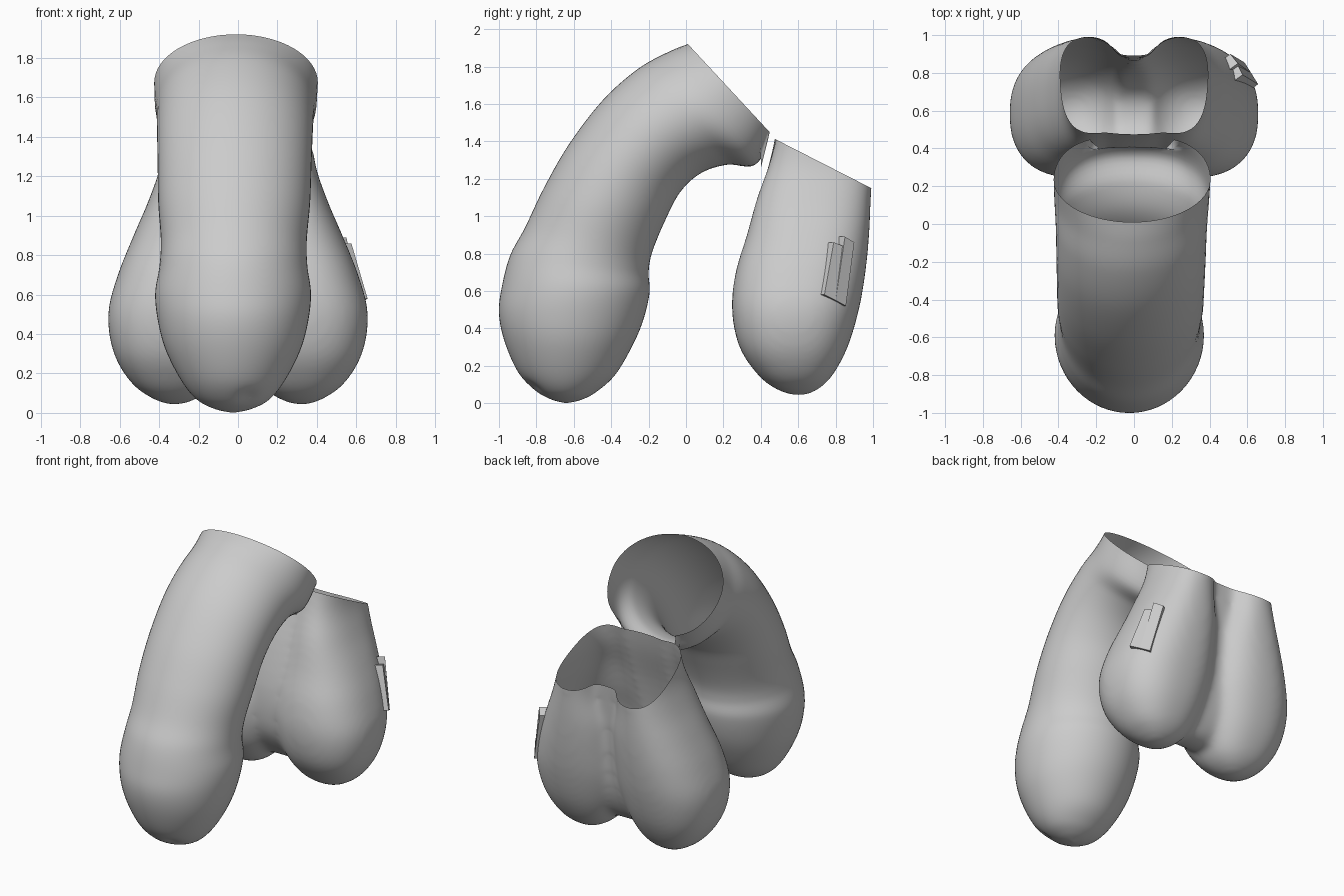
import bpy, bmesh, math
from mathutils import Vector

if "Cube" in bpy.data.objects:
    bpy.data.objects.remove(bpy.data.objects["Cube"])

N = 64


def catmull(rows, steps):
    """Smoothly interpolate a short table of stations."""
    out = []
    for i in range(len(rows) - 1):
        a, b, c, d = (rows[max(0, min(len(rows) - 1, i + k))] for k in (-1, 0, 1, 2))
        for s in range(steps):
            t = s / steps
            out.append([0.5 * (2 * q + (r - p) * t + (2 * p - 5 * q + 4 * r - u) * t * t
                               + (3 * q - p - 3 * r + u) * t ** 3)
                        for p, q, r, u in zip(a, b, c, d)])
    return out + [list(rows[-1])]


def loft(bm, rings, cap_start=False):
    """Skin rings of points; the last ring is closed with a face."""
    vs = [[bm.verts.new(p) for p in ring] for ring in rings]
    for a, b in zip(vs, vs[1:]):
        for i in range(N):
            j = (i + 1) % N
            bm.faces.new((a[i], a[j], b[j], b[i]))
    bm.faces.new(vs[-1])
    if cap_start:
        bm.faces.new(vs[0][::-1])


def make_object(name, bm, smooth=True):
    bmesh.ops.recalc_face_normals(bm, faces=bm.faces)
    me = bpy.data.meshes.new(name)
    bm.to_mesh(me)
    bm.free()
    for p in me.polygons:
        p.use_smooth = smooth
    ob = bpy.data.objects.new(name, me)
    bpy.context.collection.objects.link(ob)
    return ob


def spow(v, e):
    return math.copysign(abs(v) ** e, v)


# Curved tube: outer y, z / inner y, z / half width / inner-side roundness
tube = [(.01, 1.92, .465, 1.43, .415, .65), (-.10, 1.875, .37, 1.275, .41, .85),
        (-.26, 1.785, .22, 1.275, .40, 1), (-.445, 1.62, .08, 1.23, .395, 1),
        (-.625, 1.385, -.03, 1.13, .39, 1), (-.76, 1.15, -.11, .98, .385, 1),
        (-.86, .94, -.18, .81, .37, 1), (-.94, .79, -.20, .70, .375, 1),
        (-.985, .62, -.195, .59, .395, 1), (-1.0, .48, -.23, .44, .38, 1),
        (-.97, .33, -.29, .30, .34, 1), (-.90, .17, -.38, .15, .26, 1),
        (-.81, .07, -.48, .06, .18, 1), (-.72, .02, -.56, .018, .09, 1),
        (-.645, .001, -.635, .001, .005, 1)]
rings = []
for k, (oy, oz, iy, iz, w, e) in enumerate(catmull(tube, 6)):
    cx = -.01 - .015 * min(1, k / 48)
    ring = []
    for i in range(N):
        a = 2 * math.pi * i / N
        c, s = math.cos(a), math.sin(a)
        x = s if c > 0 else spow(s, e)
        m = (1 + c) / 2
        p = Vector((cx + w * x, iy + (oy - iy) * m, max(0, iz + (oz - iz) * m)))
        # notch in the middle of the lower rim
        if k < 4 and c < 0 and abs(x) < .52:
            p = p.lerp(Vector((p.x, .40 - .015 * k, 1.255 + .005 * k)), 1 - k / 4)
        # small dimple near the tip
        d = (p - Vector((.05, -.81, .08))).length
        ring.append(p + Vector((0, .01, .01)) * math.exp(-(d / .05) ** 2))
    rings.append(ring)
bm = bmesh.new()
loft(bm, rings)
make_object("curved_tube", bm)

# Twin-lobed sac: z / front y / back y / outer x / inner x of one lobe
lobe = [(1.55, .51, 1.0, .385, .06), (1.3, .45, 1.0, .385, .06),
        (1.1, .38, .99, .445, .05), (.9, .325, .98, .53, .0),
        (.7, .265, .96, .61, -.02), (.5, .245, .925, .66, -.02),
        (.3, .285, .865, .63, .03), (.15, .385, .785, .54, .11),
        (.075, .48, .71, .44, .2), (.038, .58, .63, .35, .30)]
# Middle web that softly fills the space between the lobes
web = [(1.55, .50, .91, .3, -.3), (1.3, .45, .90, .3, -.3),
       (1.0, .36, .875, .28, -.28), (.7, .30, .845, .27, -.27),
       (.45, .31, .81, .25, -.25), (.3, .38, .76, .22, -.22),
       (.2, .47, .69, .15, -.15), (.165, .55, .62, .07, -.07)]


def sac_part(bm, table, side, e):
    out = []
    for z, f, b, xo, xi in catmull(table, 5):
        out.append([(side * ((xo + xi) / 2 + (xo - xi) / 2 * spow(math.cos(2 * math.pi * i / N), e)),
                     (f + b) / 2 + (b - f) / 2 * spow(math.sin(2 * math.pi * i / N), e), z)
                    for i in range(N)])
    if side < 0:
        out = [r[::-1] for r in out]
    loft(bm, out, True)


bm = bmesh.new()
for side in (1, -1):
    sac_part(bm, lobe, side, .85)
sac_part(bm, web, 1, .75)
sac = make_object("lobed_sac", bm)

# Blend the three volumes, then cut the slanted open top
rm = sac.modifiers.new("blend", 'REMESH')
rm.mode = 'VOXEL'
rm.voxel_size = .018
sm = sac.modifiers.new("soften", 'SMOOTH')
sm.factor = .5
sm.iterations = 30
dg = bpy.context.evaluated_depsgraph_get()
bm = bmesh.new()
bm.from_mesh(bpy.data.meshes.new_from_object(sac.evaluated_get(dg)))
bpy.data.objects.remove(sac)
bmesh.ops.bisect_plane(bm, geom=bm.verts[:] + bm.edges[:] + bm.faces[:],
                       plane_co=(0, .5, 1.4), plane_no=(0, .25, .49), clear_outer=True)
make_object("lobed_sac", bm)

# Raised flat flaps on the right lobe, with edges running into it
for pts in ([(.575, .79, .86), (.55, .84, .84), (.62, .80, .55), (.657, .74, .58)],
            [(.55, .85, .89), (.51, .90, .86), (.585, .855, .52), (.62, .80, .55)]):
    bm = bmesh.new()
    top = [bm.verts.new(p) for p in pts]
    low = [bm.verts.new((p[0] - .07, p[1] - .05, p[2])) for p in pts]
    bm.faces.new(top)
    for i in range(4):
        j = (i + 1) % 4
        bm.faces.new((top[i], low[i], low[j], top[j]))
    make_object("side_flap", bm, False)
